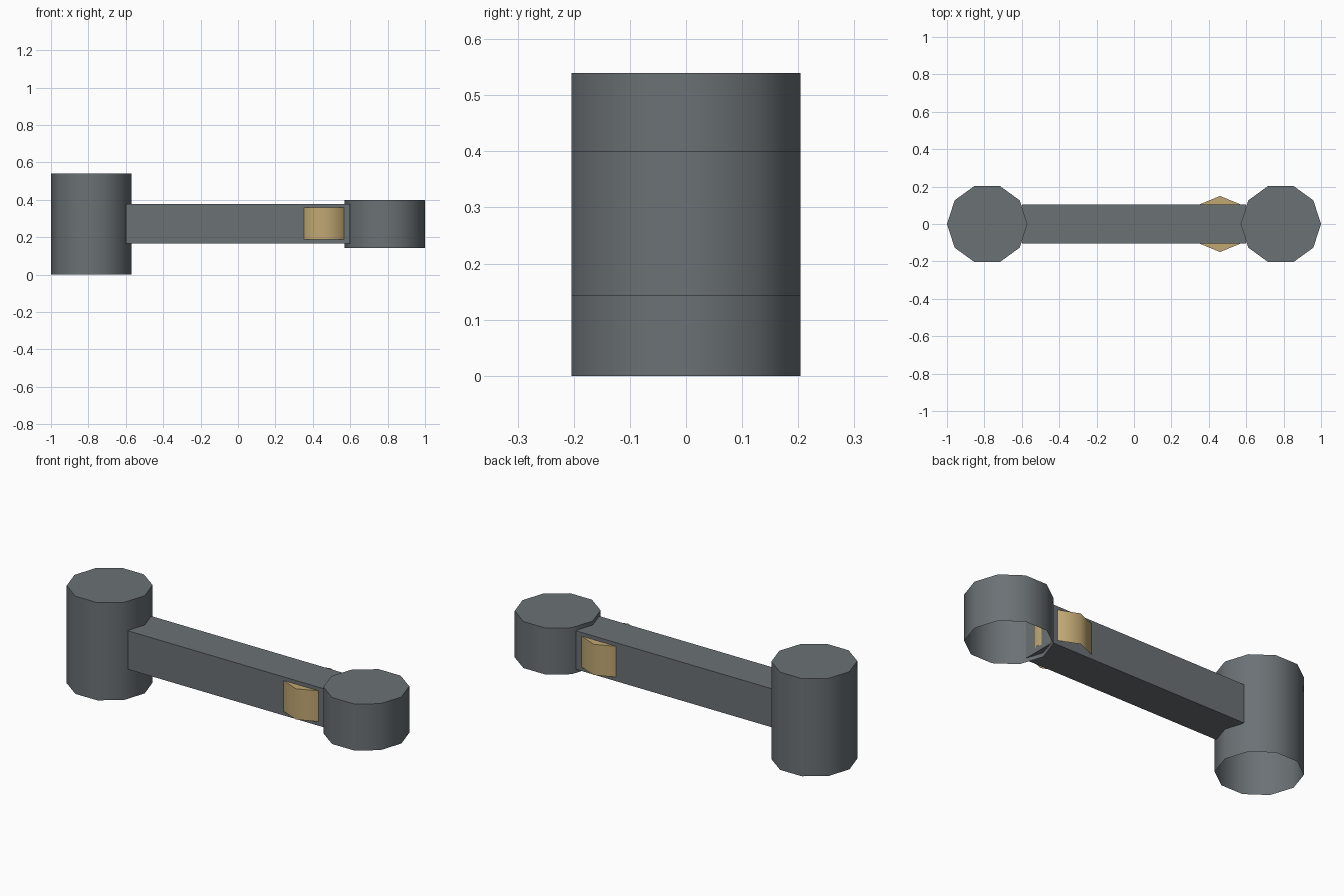
import bpy, bmesh, math

if "Cube" in bpy.data.objects:
    bpy.data.objects.remove(bpy.data.objects["Cube"])


def material(name, rgb):
    m = bpy.data.materials.new(name)
    m.diffuse_color = (*rgb, 1)
    m.use_nodes = True
    m.node_tree.nodes["Principled BSDF"].inputs["Base Color"].default_value = m.diffuse_color
    return m


steel = material("dark_steel", (0.147, 0.166, 0.178))
brass = material("brass", (0.53, 0.39, 0.17))


def finish(name, bm, mat):
    mesh = bpy.data.meshes.new(name)
    bm.to_mesh(mesh)
    bm.free()
    mesh.materials.append(mat)
    ob = bpy.data.objects.new(name, mesh)
    bpy.context.collection.objects.link(ob)
    return ob


def open_cup(name, x, radius, z0, z1, sides, mat):
    """Prism with a closed top, an open underside and smooth walls."""
    bm = bmesh.new()
    rings = []
    for z in (z0, z1):
        rings.append([bm.verts.new((x + radius * math.cos(i * math.tau / sides),
                                    radius * math.sin(i * math.tau / sides), z))
                      for i in range(sides)])
    low, high = rings
    for i in range(sides):
        j = (i + 1) % sides
        bm.faces.new((low[i], low[j], high[j], high[i]))
    bm.faces.new(high)
    ob = finish(name, bm, mat)
    bpy.ops.object.select_all(action='DESELECT')
    ob.select_set(True)
    bpy.context.view_layer.objects.active = ob
    bpy.ops.object.shade_smooth_by_angle(angle=math.radians(50))


# End hubs: tall on the left, short on the right
open_cup("tall_hub", -0.785, 0.215, 0.0, 0.54, 10, steel)
open_cup("short_hub", 0.785, 0.215, 0.143, 0.40, 10, steel)

# Brass pin showing through both sides of the arm
open_cup("brass_pin", 0.46, 0.15, 0.188, 0.358, 8, brass)

# Straight arm joining the hubs
bm = bmesh.new()
bmesh.ops.create_cube(bm, size=1)
bmesh.ops.scale(bm, vec=(1.2, 0.21, 0.213), verts=bm.verts)
bmesh.ops.translate(bm, vec=(0, 0, 0.2715), verts=bm.verts)
finish("arm", bm, steel)
